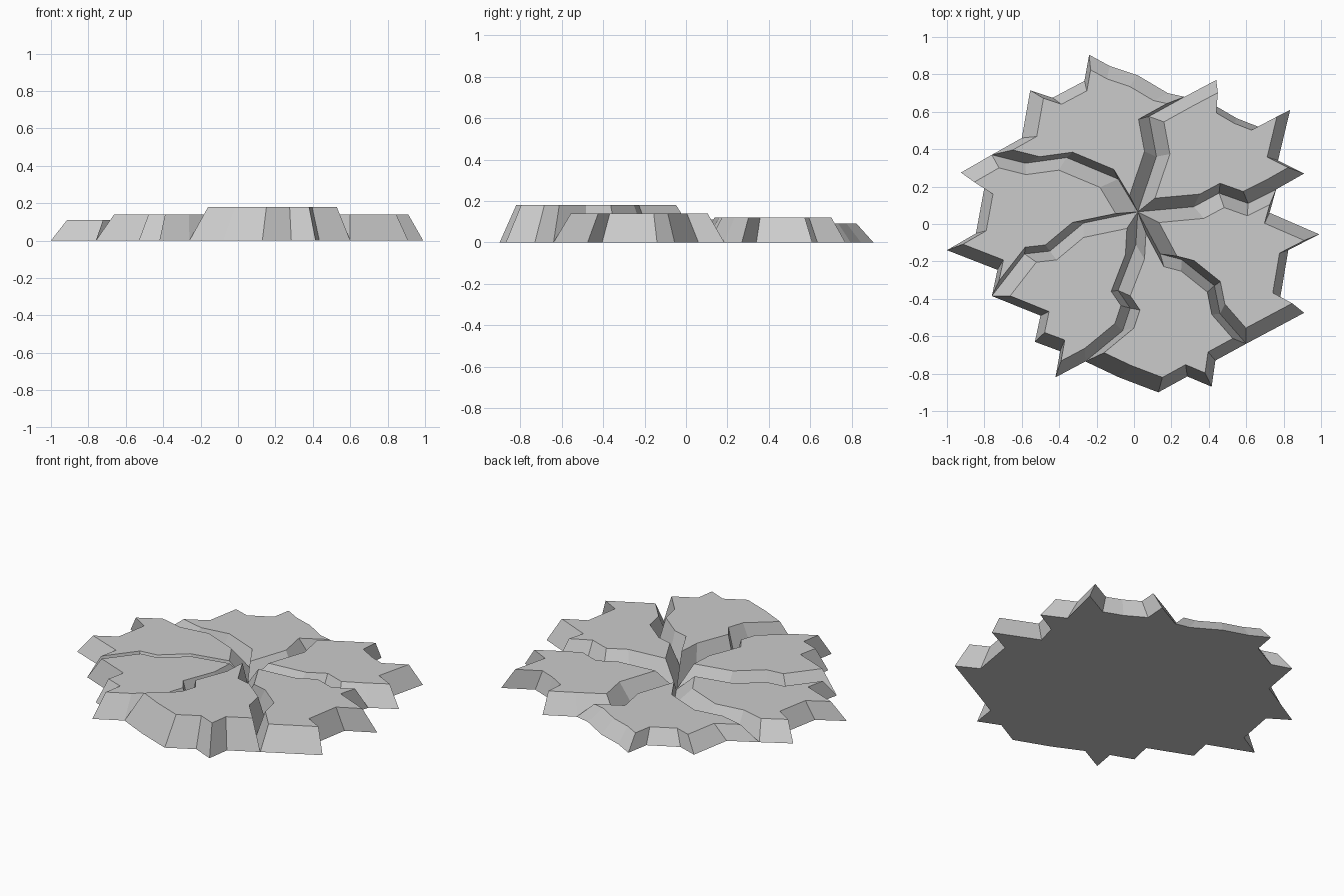
import bpy, bmesh
from mathutils import Vector

if "Cube" in bpy.data.objects:
    bpy.data.objects.remove(bpy.data.objects["Cube"])

HUB = (0.02, 0.065)      # point where all cracks meet
TOP_SCALE = 0.8          # each slab tapers to this size at its top

# crack floor lines, from the hub outwards
CRACKS = {
    "north": [(.12, .36), (.08, .575), (.27, .68)],
    "northwest": [(-.085, .24), (-.36, .355), (-.58, .325), (-.76, .37)],
    "southwest": [(-.27, .005), (-.45, -.145), (-.585, -.16), (-.76, -.385)],
    "south": [(.01, -.11), (-.085, -.355), (-.02, -.45), (-.06, -.57), (-.26, -.735)],
    "southeast": [(.14, -.16), (.255, -.19), (.43, -.33), (.46, -.48), (.60, -.64)],
    "east": [(.32, .0925), (.455, .165), (.61, .11), (.76, .185)],
}

# name, first crack, last crack (counter-clockwise), height, taper centre, jagged rim
SLABS = [
    ("slab_northeast", "east", "north", .12, (.48, .43),
     [(.91, .27), (.77, .34), (.835, .61), (.665, .52), (.55, .565), (.43, .635), (.44, .77)]),
    ("slab_north", "north", "northwest", .09, (-.2, .5),
     [(.18, .70), (.02, .795), (-.13, .845), (-.24, .905), (-.265, .765), (-.435, .675),
      (-.555, .715), (-.60, .46)]),
    ("slab_west", "northwest", "southwest", .11, (-.57, .02),
     [(-.925, .275), (-.80, .195), (-.845, -.05), (-1.0, -.14), (-.73, -.245)]),
    ("slab_southwest", "southwest", "south", .14, (-.27, -.38),
     [(-.50, -.49), (-.53, -.63), (-.395, -.68), (-.42, -.82)]),
    ("slab_south", "south", "southeast", .18, (.24, -.5),
     [(-.08, -.82), (.13, -.9), (.285, -.815), (.415, -.87), (.435, -.73)]),
    ("slab_east", "southeast", "east", .14, (.59, -.22),
     [(.91, -.475), (.78, -.405), (.825, -.14), (.99, -.055), (.725, .06)]),
]


def make_slab(name, first, last, height, centre, rim):
    """Closed slab: jagged outline on the ground, tapered flat top."""
    outline = [HUB] + CRACKS[first] + rim + CRACKS[last][::-1]
    c = Vector(centre)
    bm = bmesh.new()
    low = [bm.verts.new((x, y, 0)) for x, y in outline]
    high = [bm.verts.new((*c.lerp(Vector(p), TOP_SCALE), height)) for p in outline]
    bm.faces.new(low[::-1])
    bm.faces.new(high)
    for i in range(len(low)):
        j = (i + 1) % len(low)
        bm.faces.new((low[i], low[j], high[j], high[i]))
    bmesh.ops.recalc_face_normals(bm, faces=bm.faces)
    mesh = bpy.data.meshes.new(name)
    bm.to_mesh(mesh)
    bm.free()
    bpy.context.collection.objects.link(bpy.data.objects.new(name, mesh))


for slab in SLABS:
    make_slab(*slab)
